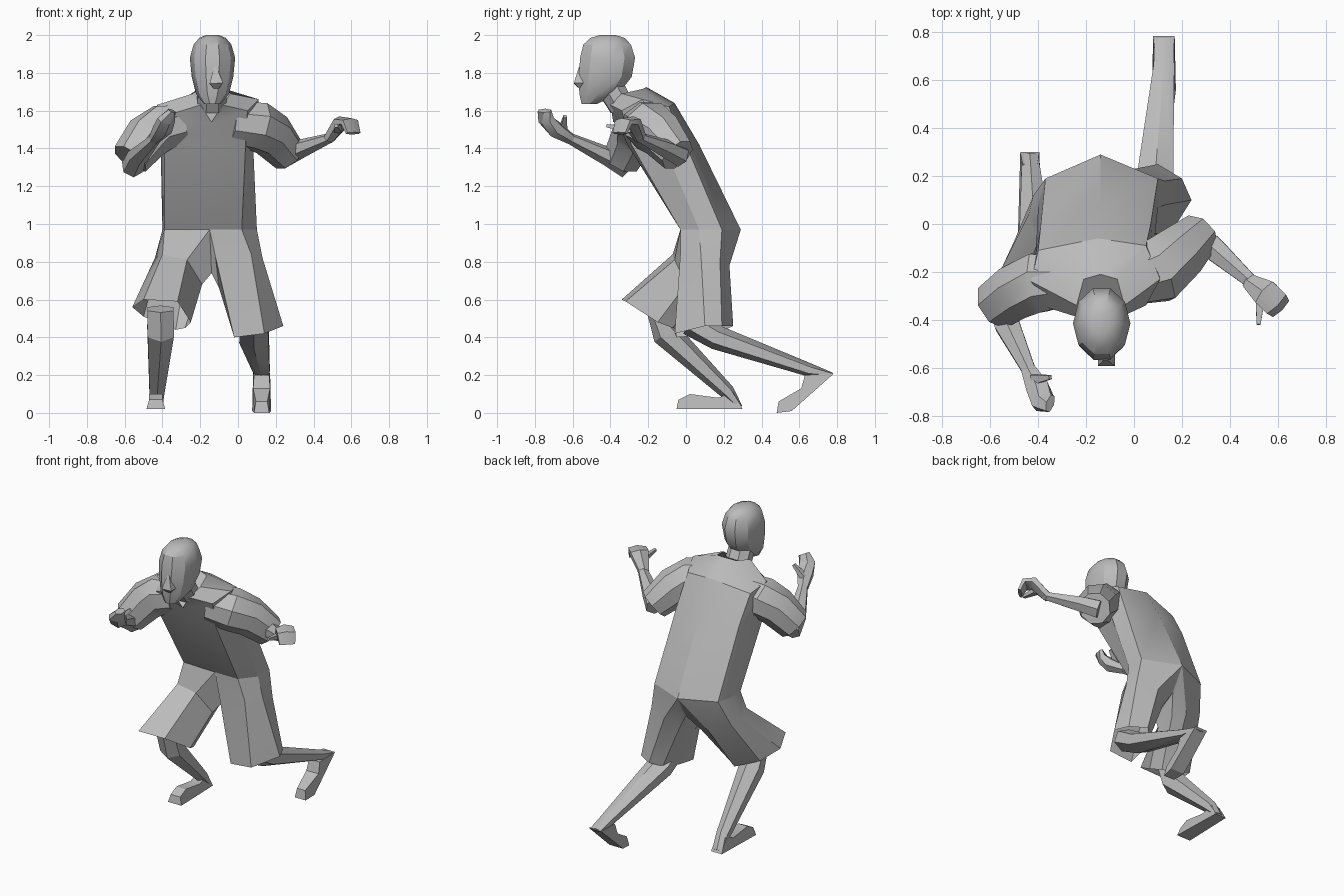
import bpy
import bmesh
import math
from mathutils import Vector

default_cube = bpy.data.objects.get("Cube")
if default_cube:
    bpy.data.objects.remove(default_cube, do_unlink=True)

# One plain grey for the whole figure
grey = bpy.data.materials.new("plain grey")
grey.use_nodes = True
shade = (0.5, 0.5, 0.5, 1)
grey.diffuse_color = shade
grey.node_tree.nodes["Principled BSDF"].inputs["Base Color"].default_value = shade


def loft(name, rings, capped=True):
    """Skin a list of equally sized point rings into one mesh object."""
    bm = bmesh.new()
    loops = [[bm.verts.new(point) for point in ring] for ring in rings]
    count = len(loops[0])
    for lower, upper in zip(loops, loops[1:]):
        for i in range(count):
            j = (i + 1) % count
            bm.faces.new((lower[i], lower[j], upper[j], upper[i]))
    if capped:
        bm.faces.new(loops[0][::-1])
        bm.faces.new(loops[-1])
    bmesh.ops.recalc_face_normals(bm, faces=bm.faces)
    mesh = bpy.data.meshes.new(name)
    bm.to_mesh(mesh)
    bm.free()
    mesh.materials.append(grey)
    obj = bpy.data.objects.new(name, mesh)
    bpy.context.collection.objects.link(obj)
    bpy.ops.object.select_all(action="DESELECT")
    obj.select_set(True)
    bpy.context.view_layer.objects.active = obj
    bpy.ops.object.shade_smooth_by_angle(angle=math.radians(30))
    return obj


def limb(name, path, sides=6):
    """Tapered tube; each path entry is x, y, z, half width, half height."""
    centres = [Vector(entry[:3]) for entry in path]
    rings = []
    for i, centre in enumerate(centres):
        before = centres[max(i - 1, 0)]
        after = centres[min(i + 1, len(centres) - 1)]
        along = (after - before).normalized()
        steep = abs(along.z) > 0.93
        reference = Vector((0, 1, 0)) if steep else Vector((0, 0, 1))
        across = along.cross(reference).normalized()
        upward = across.cross(along)
        wide, high = path[i][3:]
        ring = []
        for k in range(sides):
            angle = math.tau * (k + 0.5) / sides
            ring.append(centre + across * (wide * math.cos(angle))
                        + upward * (high * math.sin(angle)))
        rings.append(ring)
    return loft(name, rings)


def foot(name, profile, centre):
    """Side profile in y, z and half width, mirrored across its centre."""
    return loft(name, [[(centre + side * wide, y, z) for y, z, wide in profile]
                       for side in (-1, 1)])


def head(name, levels, sides=10):
    """Stack of ovals; each level is z, face y, nape y, half width."""
    rings = []
    for z, face, nape, wide in levels:
        middle, deep = (face + nape) / 2, (nape - face) / 2
        ring = []
        for k in range(sides):
            angle = math.tau * (k + 0.5) / sides
            ring.append((-0.135 + wide * math.sin(angle),
                         middle - deep * math.cos(angle), z))
        rings.append(ring)
    return loft(name, rings)


# Shirt: every ring runs front centre, front left, left, back left,
# back centre, back right, right, front right
waist = [(x, y, 0.97) for x, y in (
    (-.15, -.03), (.02, -.03), (.1, .07), (.1, .19),
    (-.14, .29), (-.37, .19), (-.4, .08), (-.39, -.02))]
chest = [(x, y, 1.42) for x, y in (
    (-.17, -.31), (.04, -.29), (.08, -.12), (.07, 0),
    (-.14, .07), (-.39, -.01), (-.41, -.12), (-.39, -.29))]
shoulders = [
    (-.14, -.36, 1.53), (.05, -.34, 1.6), (.11, -.23, 1.66), (.05, -.09, 1.62),
    (-.15, -.06, 1.64), (-.4, -.11, 1.59), (-.43, -.24, 1.63), (-.36, -.35, 1.58)]
collar = [
    (-.14, -.385, 1.54), (-.08, -.4, 1.63), (-.04, -.34, 1.69), (-.07, -.23, 1.715),
    (-.14, -.21, 1.725), (-.21, -.23, 1.715), (-.24, -.34, 1.69), (-.2, -.4, 1.63)]
loft("shirt_body", [waist, chest, shoulders, collar])

# Shorts: two open legs that share the centre seam, seat and crotch
front, front_left, left, back_left, back, back_right, right, front_right = waist
seat, crotch = (-.14, .2, .82), (-.14, .02, .74)
left_thigh = [(-.12, -.03, .83), (.07, -.03, .84), (.13, .08, .82),
              (.13, .18, .8), (.0, .23, .78), (-.08, .18, .72), (-.1, .05, .66)]
left_hem = [(-.02, -.05, .4), (.14, -.06, .42), (.24, .1, .46), (.2, .19, .46),
            (.1, .25, .46), (.04, .19, .43), (0, .08, .41)]
right_thigh = [(-.27, -.06, .81), (-.4, -.07, .84), (-.44, .04, .82),
               (-.42, .12, .8), (-.28, .16, .74), (-.2, .12, .71), (-.19, .0, .68)]
right_hem = [(-.32, -.32, .59), (-.5, -.34, .6), (-.56, -.2, .56), (-.5, -.07, .51),
             (-.33, -.04, .44), (-.28, -.07, .45), (-.25, -.15, .48)]
loft("shorts_left_leg",
     [[front, front_left, left, back_left, back, seat, crotch], left_thigh, left_hem],
     capped=False)
loft("shorts_right_leg",
     [[front, front_right, right, back_right, back, seat, crotch],
      right_thigh, right_hem], capped=False)

# Head, nose and neck
head("head", [
    (1.635, -.555, -.47, .045), (1.69, -.57, -.35, .088),
    (1.78, -.575, -.28, .11), (1.88, -.568, -.262, .12),
    (1.95, -.55, -.285, .1), (1.985, -.51, -.32, .07), (2, -.46, -.37, .035)])
limb("nose", [(-.12, -.56, 1.83, .01, .01), (-.115, -.568, 1.745, .05, .036),
              (-.115, -.56, 1.72, .02, .01)], sides=4)
limb("neck", [(-.14, -.34, 1.62, .085, .07), (-.135, -.42, 1.76, .08, .08)],
     sides=8)

# Sleeves
limb("left_sleeve", [(-.04, -.24, 1.54, .11, .12), (.1, -.195, 1.52, .145, .135),
                     (.18, -.13, 1.47, .125, .125), (.27, -.045, 1.365, .095, .1)],
     sides=8)
limb("right_sleeve", [(-.28, -.24, 1.53, .11, .11), (-.4, -.245, 1.51, .135, .13),
                      (-.48, -.275, 1.46, .125, .125), (-.57, -.335, 1.345, .11, .105)],
     sides=8)

# Forearms, hands and thumbs
limb("left_forearm", [(.25, -.03, 1.36, .06, .06), (.34, -.11, 1.4, .055, .05),
                      (.5, -.25, 1.46, .03, .025)])
limb("left_hand", [(.48, -.24, 1.45, .035, .03), (.55, -.29, 1.54, .065, .035),
                   (.59, -.33, 1.54, .065, .025), (.61, -.35, 1.48, .055, .015)])
limb("left_thumb", [(.53, -.29, 1.5, .03, .025), (.52, -.42, 1.52, .012, .012)],
     sides=4)
limb("right_forearm", [(-.56, -.31, 1.3, .06, .06), (-.53, -.42, 1.36, .06, .05),
                       (-.43, -.63, 1.46, .03, .028)])
limb("right_hand", [(-.44, -.61, 1.45, .035, .03), (-.4, -.69, 1.5, .055, .045),
                    (-.38, -.74, 1.55, .055, .035), (-.35, -.75, 1.6, .04, .02)])
limb("right_thumb", [(-.42, -.65, 1.5, .03, .025), (-.35, -.64, 1.57, .012, .012)],
     sides=4)

# Lower legs run down into the heels
limb("left_shin", [(.085, .02, .48, .085, .07), (.085, .16, .4, .09, .065),
                   (.125, .66, .225, .05, .035), (.125, .775, .205, .045, .008)])
limb("right_shin", [(-.41, -.16, .55, .08, .05), (-.41, -.11, .425, .08, .075),
                    (-.43, .22, .11, .045, .04), (-.435, .285, .03, .04, .015)])

# Feet
foot("left_foot", [(.785, .21, .045), (.63, .2, .04), (.61, .13, .045),
                   (.49, .06, .03), (.48, 0, .04), (.56, .01, .05)], .125)
foot("right_foot", [(.3, .02, .04), (.25, .11, .03), (.17, .08, .035),
                    (.02, .1, .035), (-.04, .07, .035), (-.05, .02, .05)], -.435)
